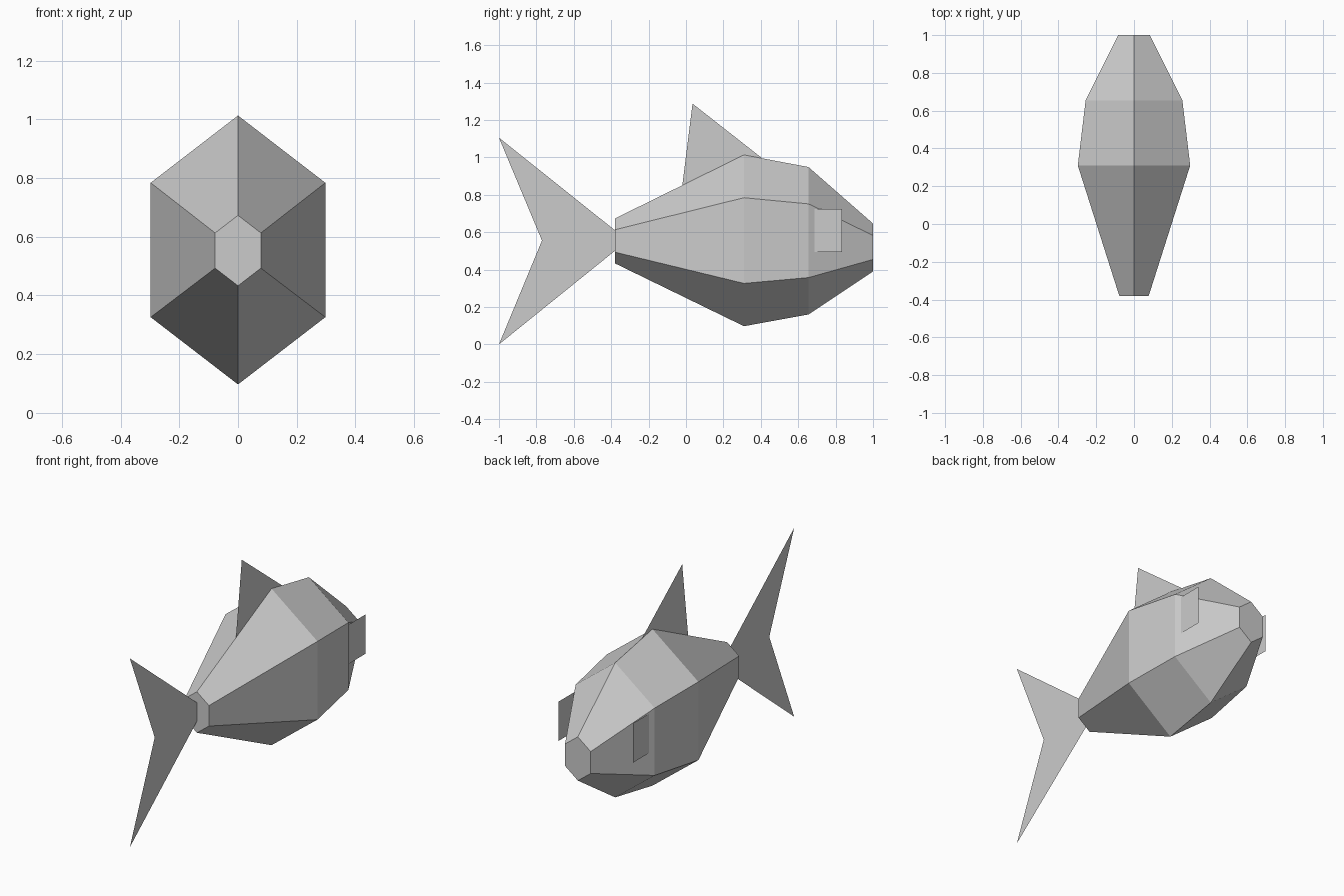
import bpy, bmesh, math

if "Cube" in bpy.data.objects:
    bpy.data.objects.remove(bpy.data.objects["Cube"])

grey = bpy.data.materials.new("fish_grey")
grey.diffuse_color = (0.6, 0.6, 0.6, 1.0)
grey.use_nodes = True
grey.node_tree.nodes["Principled BSDF"].inputs["Base Color"].default_value = grey.diffuse_color


def finish(bm, name):
    mesh = bpy.data.meshes.new(name)
    bm.to_mesh(mesh)
    bm.free()
    mesh.materials.append(grey)
    obj = bpy.data.objects.new(name, mesh)
    bpy.context.collection.objects.link(obj)
    return obj


def flat_fin(name, x, outline):
    """Single-sheet fin in the plane at x, outline given as (y, z); faces outward."""
    bm = bmesh.new()
    face = bm.faces.new([bm.verts.new((x, y, z)) for y, z in outline])
    face.normal_update()
    if face.normal.x * (-1 if x < 0 else 1) < 0:
        face.normal_flip()
    bmesh.ops.triangulate(bm, faces=bm.faces[:])
    return finish(bm, name)


# Body: narrow hexagonal rings lofted from tail root to snout (y, centre z, radius)
SECTIONS = [(-0.38, 0.553, 0.12), (0.31, 0.555, 0.458),
            (0.655, 0.554, 0.394), (1.0, 0.518, 0.128)]
SIDES = 6
bm = bmesh.new()
rings = []
for y, cz, r in SECTIONS:
    angles = [2 * math.pi * i / SIDES for i in range(SIDES)]
    rings.append([bm.verts.new((0.75 * r * math.sin(a), y, cz + r * math.cos(a)))
                  for a in angles])
for a, b in zip(rings, rings[1:]):
    for i in range(SIDES):
        j = (i + 1) % SIDES
        bm.faces.new((a[i], a[j], b[j], b[i]))
bm.faces.new(rings[0])
bm.faces.new(rings[-1])
bmesh.ops.recalc_face_normals(bm, faces=bm.faces[:])
finish(bm, "body")

# Forked tail fin
flat_fin("tail_fin", 0, [(-0.38, 0.5), (-0.38, 0.61), (-1, 1.105),
                         (-0.77, 0.555), (-1, 0)])

# Back fin, its root slightly sunk into the body ridge
flat_fin("back_fin", 0, [(0.035, 1.287), (-0.022, 0.83), (0.31, 0.98), (0.42, 0.985)])

# Square side fins, rear part running into the body
for side, name in ((1, "right_side_fin"), (-1, "left_side_fin")):
    flat_fin(name, side * 0.24, [(0.61, 0.495), (0.835, 0.495),
                                 (0.835, 0.725), (0.61, 0.725)])
